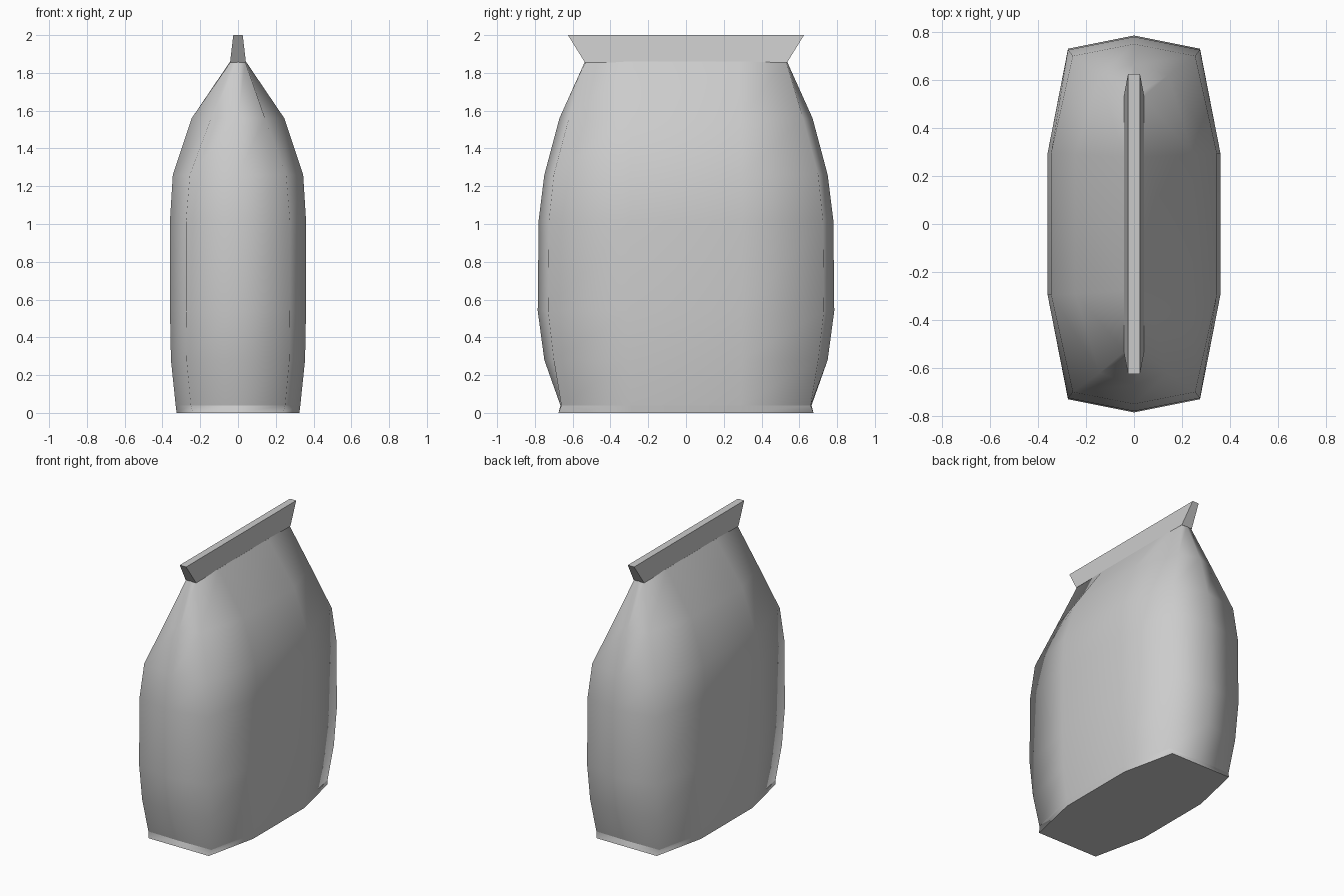
import bpy, bmesh

if "Cube" in bpy.data.objects:
    bpy.data.objects.remove(bpy.data.objects["Cube"])


def loft(name, rings, sharp_rings=(), flat=False):
    """Skin closed rings of points, cap both ends, mark some rings sharp."""
    bm = bmesh.new()
    loops = [[bm.verts.new(p) for p in ring] for ring in rings]
    n = len(loops[0])
    for a, b in zip(loops, loops[1:]):
        for i in range(n):
            j = (i + 1) % n
            bm.faces.new((a[i], a[j], b[j], b[i]))
    bm.faces.new(loops[0][::-1])
    bm.faces.new(loops[-1])
    bmesh.ops.recalc_face_normals(bm, faces=bm.faces)
    for f in bm.faces:
        f.smooth = not flat
    for k in sharp_rings:
        for i in range(n):
            bm.edges.get((loops[k][i], loops[k][(i + 1) % n])).smooth = False
    me = bpy.data.meshes.new(name)
    bm.to_mesh(me)
    bm.free()
    ob = bpy.data.objects.new(name, me)
    bpy.context.collection.objects.link(ob)
    return ob


def bag_ring(z, tip_y, corner_x, corner_y, side_x, side_y):
    """Ten-sided section, mirrored in x and y."""
    q = [(side_x, side_y), (corner_x, corner_y)]
    pts = q + [(0, tip_y)] + [(-x, y) for x, y in q[::-1]]
    pts += [(-x, -y) for x, y in pts]
    return [(x, y, z) for x, y in pts]


def box_ring(z, x, y):
    return [(x, -y, z), (x, y, z), (-x, y, z), (-x, -y, z)]


# Bulging bag: z, end tip y, corner x, corner y, side x, side y
sections = [
    (0.00, 0.675, 0.24, 0.675, 0.325, 0.29),
    (0.04, 0.665, 0.25, 0.66, 0.33, 0.29),
    (0.28, 0.75, 0.272, 0.70, 0.355, 0.295),
    (0.54, 0.785, 0.275, 0.73, 0.36, 0.295),
    (1.02, 0.78, 0.275, 0.725, 0.36, 0.295),
    (1.26, 0.75, 0.255, 0.70, 0.345, 0.295),
    (1.56, 0.67, 0.143, 0.62, 0.245, 0.29),
    (1.86, 0.535, 0.038, 0.53, 0.042, 0.28),
]
loft("bag_body", [bag_ring(*s) for s in sections], sharp_rings=(0, 1, 7))

# Pinched seal strip, flaring lengthwise and thinning towards the top
loft("top_seal", [box_ring(1.855, 0.042, 0.535), box_ring(2.0, 0.025, 0.625)], flat=True)
